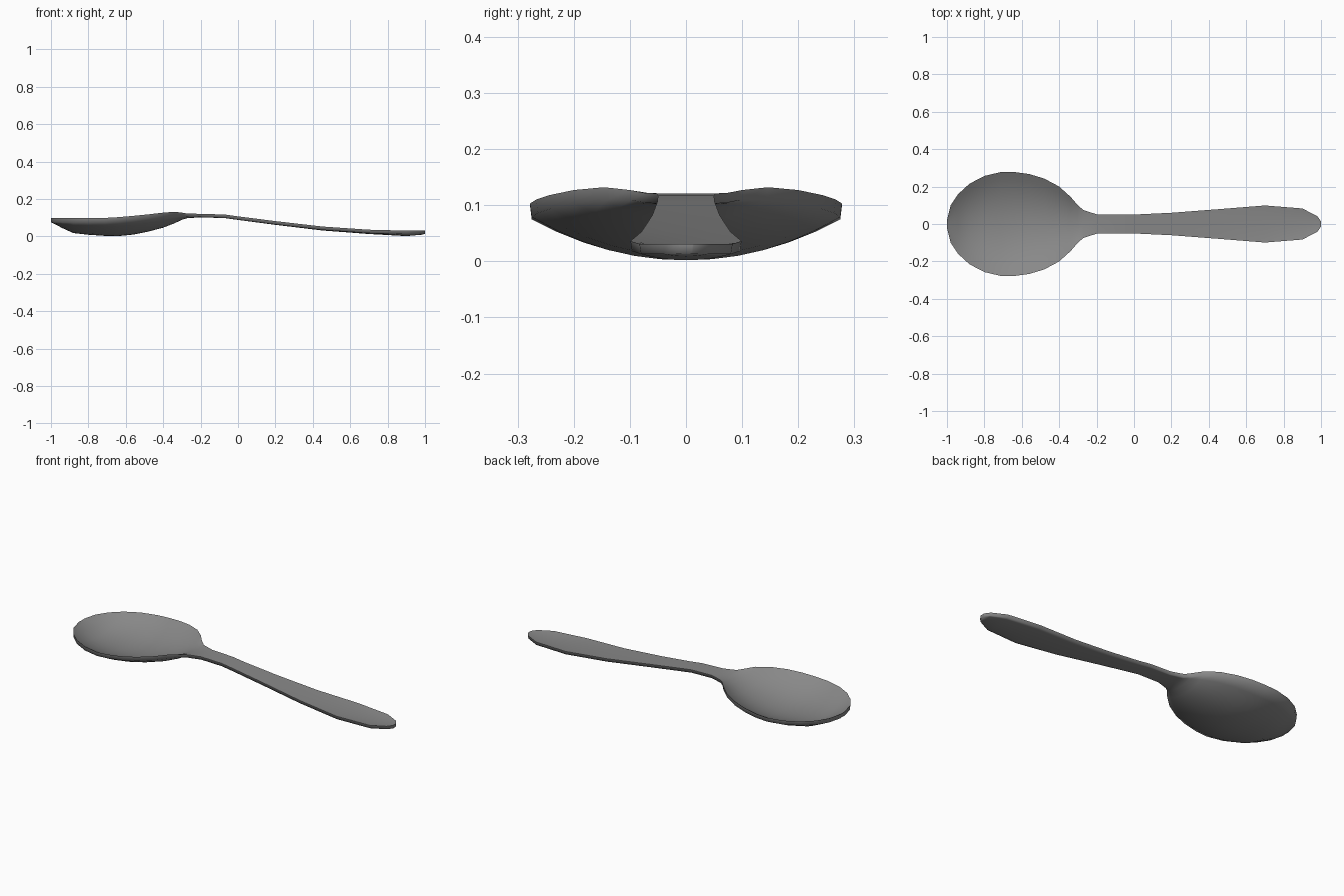
import bpy, bmesh

if "Cube" in bpy.data.objects:
    bpy.data.objects.remove(bpy.data.objects["Cube"])

# Stations along the spoon: x, half width, rim height, underside height on the centre line
STATIONS = [
    (-1.00, 0.022, 0.098, 0.076), (-0.98, 0.100, 0.098, 0.066), (-0.94, 0.160, 0.098, 0.045),
    (-0.88, 0.215, 0.098, 0.018), (-0.80, 0.257, 0.098, 0.009), (-0.71, 0.278, 0.099, 0.003),
    (-0.64, 0.278, 0.103, 0.002), (-0.56, 0.267, 0.110, 0.010), (-0.48, 0.243, 0.118, 0.026),
    (-0.40, 0.200, 0.127, 0.047), (-0.34, 0.146, 0.132, 0.070), (-0.30, 0.100, 0.127, 0.089),
    (-0.27, 0.074, 0.122, 0.098), (-0.20, 0.052, 0.121, 0.102), (-0.07, 0.050, 0.117, 0.098),
    (0.01, 0.051, 0.106, 0.087), (0.20, 0.060, 0.082, 0.062), (0.45, 0.079, 0.053, 0.032),
    (0.70, 0.099, 0.036, 0.013), (0.90, 0.083, 0.031, 0.002), (0.98, 0.042, 0.031, 0.009),
    (1.00, 0.014, 0.031, 0.014),
]
COLS = 12
THICK = 0.020


def section(bm, x, w, rim, bottom):
    """Closed ring: dished top from -y to +y, then underside back again."""
    top_c = min(rim, bottom + THICK)
    edge = rim - (0.024 if x < -0.3 else 0.018)
    ts = [-1 + 2 * i / COLS for i in range(COLS + 1)]
    ring = []
    for outer, centre, row, width in ((rim, top_c, ts, w), (edge, bottom, ts[::-1], w - 0.003)):
        for t in row:
            z = centre + (outer - centre) * abs(t) ** 2.1
            ring.append(bm.verts.new((x, width * t, z)))
    return ring


# Bowl and handle lofted as one continuous piece
bm = bmesh.new()
rings = [section(bm, *s) for s in STATIONS]
n = len(rings[0])
for a, b in zip(rings, rings[1:]):
    for i in range(n):
        j = (i + 1) % n
        bm.faces.new((a[i], a[j], b[j], b[i]))

# Close the tip of the bowl and the end of the handle with quads
for ring in (rings[0], rings[-1]):
    for i in range(COLS):
        bm.faces.new((ring[i], ring[i + 1], ring[n - 2 - i], ring[n - 1 - i]))
bmesh.ops.recalc_face_normals(bm, faces=bm.faces)

# Smooth everywhere, with one crease running round the upper rim
for f in bm.faces:
    f.smooth = True
rim_loop = [r[0] for r in rings] + rings[-1][1:COLS + 1]
rim_loop += [r[COLS] for r in rings[-2::-1]] + rings[0][COLS - 1::-1]
for a, b in zip(rim_loop, rim_loop[1:]):
    bm.edges.get((a, b)).smooth = False

mesh = bpy.data.meshes.new("spoon")
bm.to_mesh(mesh)
bm.free()
spoon = bpy.data.objects.new("spoon", mesh)
bpy.context.collection.objects.link(spoon)

# Dark grey metal
metal = bpy.data.materials.new("dark_metal")
metal.diffuse_color = (0.25, 0.25, 0.25, 1)
metal.use_nodes = True
metal.node_tree.nodes["Principled BSDF"].inputs["Base Color"].default_value = metal.diffuse_color
mesh.materials.append(metal)
